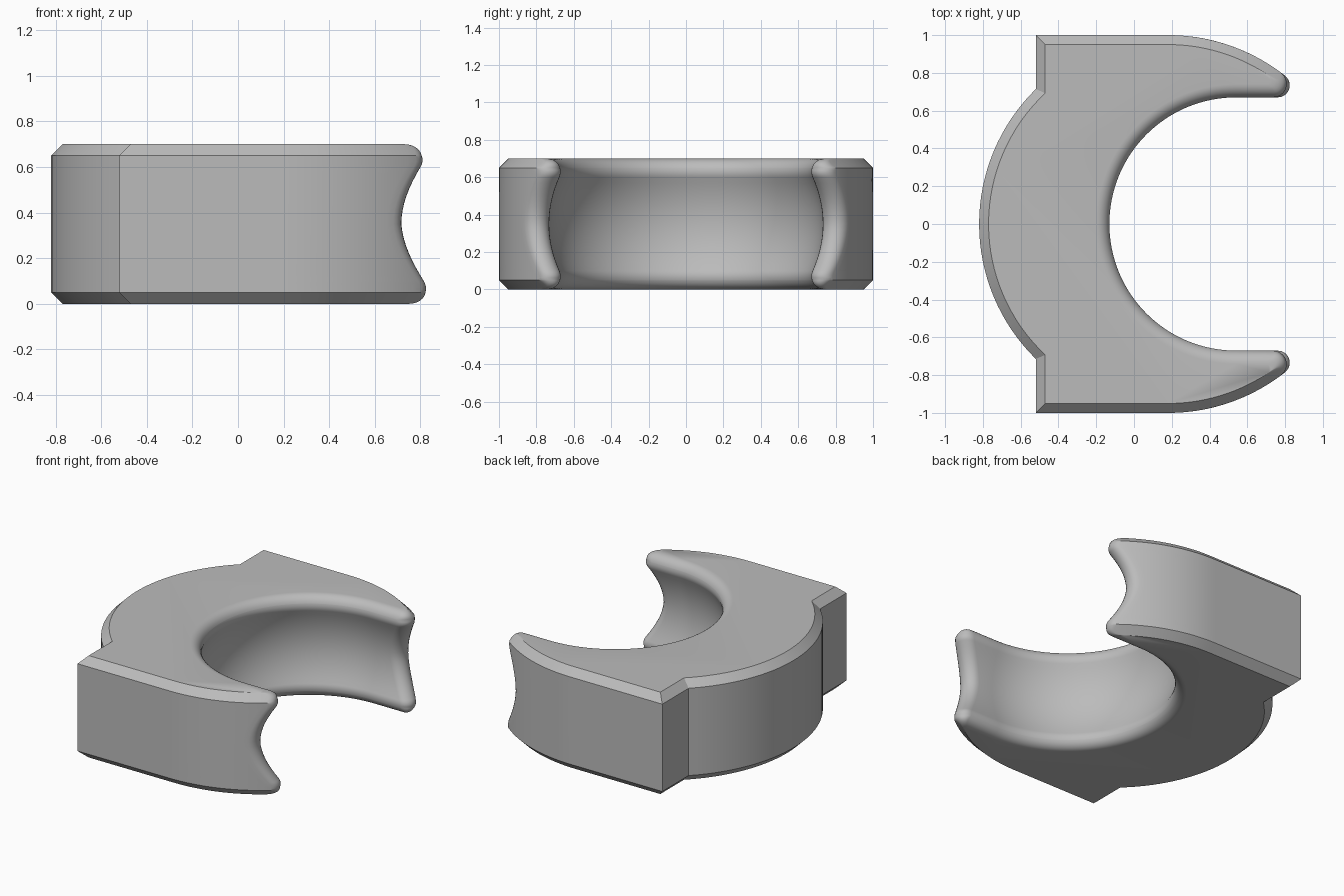
import bpy, bmesh, math
from math import sin, cos, sqrt, atan2, pi

cube = bpy.data.objects.get("Cube")
if cube:
    bpy.data.objects.remove(cube)

HEIGHT, CHAMFER, LIP = 0.70, 0.05, 0.07
OUT_X, OUT_R = 0.18, 1.0       # outer round wall
BORE_X, BORE_R = 0.54, 0.67    # inner round opening
BACK_X = -0.52                 # flat back of the two shoulders


def arc(cx, r, a0, a1, n, cy=0.0):
    return [(cx + r * cos(a0 + (a1 - a0) * i / n),
             cy + r * sin(a0 + (a1 - a0) * i / n)) for i in range(n + 1)]


def outline(inset, bore, tip):
    """Closed C outline: chamfer inset, bore radius and tip rounding radius."""
    r = OUT_R - inset
    back = BACK_X + inset
    notch = atan2(sqrt(r * r - (OUT_X - back) ** 2), back - OUT_X)
    cy = bore + tip
    dx = sqrt((r - tip) ** 2 - cy ** 2)
    end = atan2(cy, dx)
    half = arc(OUT_X, r, pi, notch, 16)
    half += [(back, r)]
    half += arc(OUT_X, r, pi / 2, end, 16)
    half += arc(OUT_X + dx, tip, end, -pi / 2, 10, cy)[1:]
    half += arc(BORE_X, bore, pi / 2, pi, 32)
    return half + [(x, -y) for x, y in half[-2:0:-1]]


def level(z):
    """Outline at height z: chamfered outside, rolled lips, hollowed bore."""
    d = min(z, HEIGHT - z)
    grow = min(1, d / CHAMFER)
    inset = CHAMFER * (1 - grow)
    if d <= 0.1:
        c = 1 - d / LIP
        bore = BORE_R + LIP * (1 - sqrt(max(0, 1 - c * c)))
    else:
        u = (z - HEIGHT / 2) / 0.25
        bore = BORE_R + 0.0066 + 0.055 * (1 - u * u)
    full = 0.062 + 0.010 * min(1, z / 0.35)
    start = 0.025 if z > HEIGHT / 2 else 0.015
    return outline(inset, bore, start + (full - start) * grow)


# Heights: dense at the rolled lips, even through the hollow
lip = [LIP * (1 - cos(math.radians(a))) for a in range(0, 115, 12)]
lip = sorted(lip + [CHAMFER])
hollow = [0.1 + 0.5 * i / 16 for i in range(17)]
heights = lip + hollow + [HEIGHT - d for d in reversed(lip)]

# Loft the clip body through the levels
bm = bmesh.new()
rings = [[bm.verts.new((x, y, z)) for x, y in level(z)] for z in heights]
n = len(rings[0])
for low, high in zip(rings, rings[1:]):
    for i in range(n):
        j = (i + 1) % n
        bm.faces.new((low[i], low[j], high[j], high[i]))
bm.faces.new(rings[0])
bm.faces.new(rings[-1])
bmesh.ops.recalc_face_normals(bm, faces=bm.faces)
# Drop the extra levels on the flat outer walls and chamfers
bmesh.ops.dissolve_degenerate(bm, dist=1e-5, edges=bm.edges)
mesh = bpy.data.meshes.new("clip_body")
bm.to_mesh(mesh)
bm.free()

body = bpy.data.objects.new("clip_body", mesh)
bpy.context.collection.objects.link(body)

# Single plain grey
grey = bpy.data.materials.new("plain_grey")
grey.use_nodes = True
color = (0.5, 0.5, 0.5, 1)
grey.diffuse_color = color
grey.node_tree.nodes["Principled BSDF"].inputs["Base Color"].default_value = color
mesh.materials.append(grey)

bpy.context.view_layer.objects.active = body
body.select_set(True)
bpy.ops.object.shade_smooth_by_angle(angle=math.radians(30))
